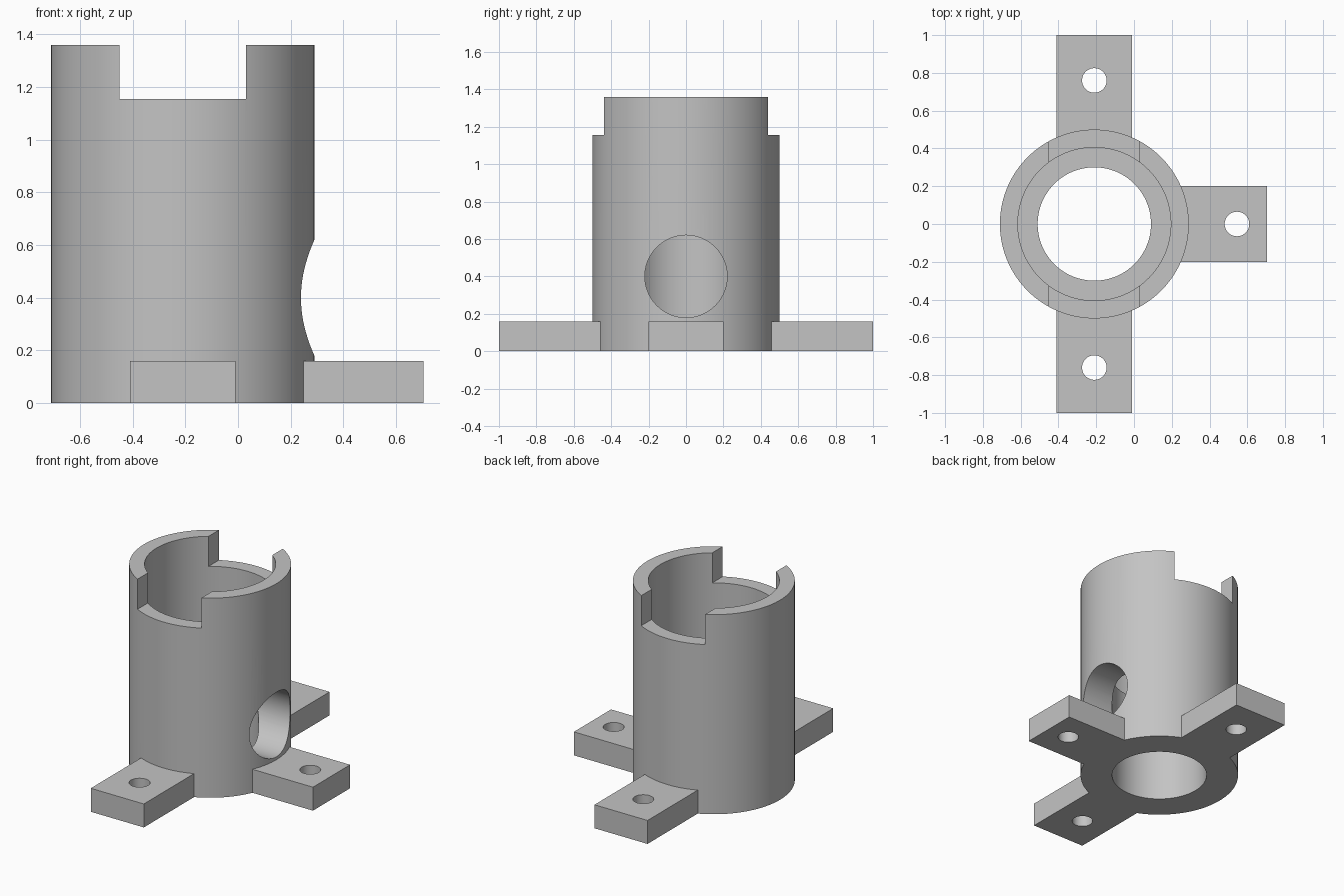
import bpy
import math
from mathutils import Matrix, Vector

cube = bpy.data.objects.get("Cube")
if cube:
    bpy.data.objects.remove(cube, do_unlink=True)

CX = -0.21          # tube axis
HEIGHT = 1.36
FOOT_H = 0.16

grey = bpy.data.materials.new("plain grey")
grey.use_nodes = True
grey.diffuse_color = (0.55, 0.55, 0.55, 1)
grey.node_tree.nodes["Principled BSDF"].inputs["Base Color"].default_value = (0.55, 0.55, 0.55, 1)


def cylinder(name, radius, z0, z1, x=CX, y=0.0, sides=128):
    bpy.ops.mesh.primitive_cylinder_add(vertices=sides, radius=radius, depth=z1 - z0,
                                        location=(x, y, (z0 + z1) / 2))
    obj = bpy.context.object
    obj.name = name
    return obj


def box(name, low, high):
    low, high = Vector(low), Vector(high)
    bpy.ops.mesh.primitive_cube_add(size=1, location=(low + high) / 2)
    obj = bpy.context.object
    obj.name = name
    obj.data.transform(Matrix.Diagonal((*(high - low), 1)))
    return obj


def combine(target, tool, operation):
    """Apply one boolean and discard the tool."""
    tool.hide_render = True
    mod = target.modifiers.new(tool.name, "BOOLEAN")
    mod.operation = operation
    mod.solver = "EXACT"
    mod.object = tool
    bpy.context.view_layer.objects.active = target
    bpy.ops.object.modifier_apply(modifier=mod.name)
    bpy.data.objects.remove(tool, do_unlink=True)


# Tube body
body = cylinder("tube_mount", 0.5, 0, HEIGHT)

# Three mounting feet: front, back and left side
for side in (-1, 1):
    y0, y1 = sorted((side * 0.35, side * 1.0))
    combine(body, box("foot", (CX - 0.2, y0, 0), (CX + 0.2, y1, FOOT_H)), "UNION")
combine(body, box("side_foot", (CX + 0.35, -0.2, 0), (0.705, 0.2, FOOT_H)), "UNION")

# Main bore and wider upper bore
combine(body, cylinder("bore", 0.3, -0.1, HEIGHT + 0.1), "DIFFERENCE")
combine(body, cylinder("upper_bore", 0.405, 0.72, HEIGHT + 0.1), "DIFFERENCE")

# Slot across the rim
combine(body, box("rim_slot", (CX - 0.24, -0.7, 1.155), (CX + 0.24, 0.7, HEIGHT + 0.1)), "DIFFERENCE")

# Round port through the left wall
port = cylinder("port", 0.22, -0.3, 0.3, x=0.19, sides=96)
port.data.transform(Matrix.Rotation(math.radians(90), 4, "Y"))
port.location.z = 0.4
combine(body, port, "DIFFERENCE")

# Screw holes in the feet
for x, y in ((CX, -0.76), (CX, 0.76), (0.545, 0)):
    combine(body, cylinder("screw_hole", 0.065, -0.1, FOOT_H + 0.1, x, y, 48), "DIFFERENCE")

# Single colour, smooth curved walls with crisp edges
body.data.materials.clear()
body.data.materials.append(grey)
for face in body.data.polygons:
    face.material_index = 0
bpy.ops.object.select_all(action="DESELECT")
body.select_set(True)
bpy.context.view_layer.objects.active = body
bpy.ops.object.shade_smooth_by_angle(angle=math.radians(30))
